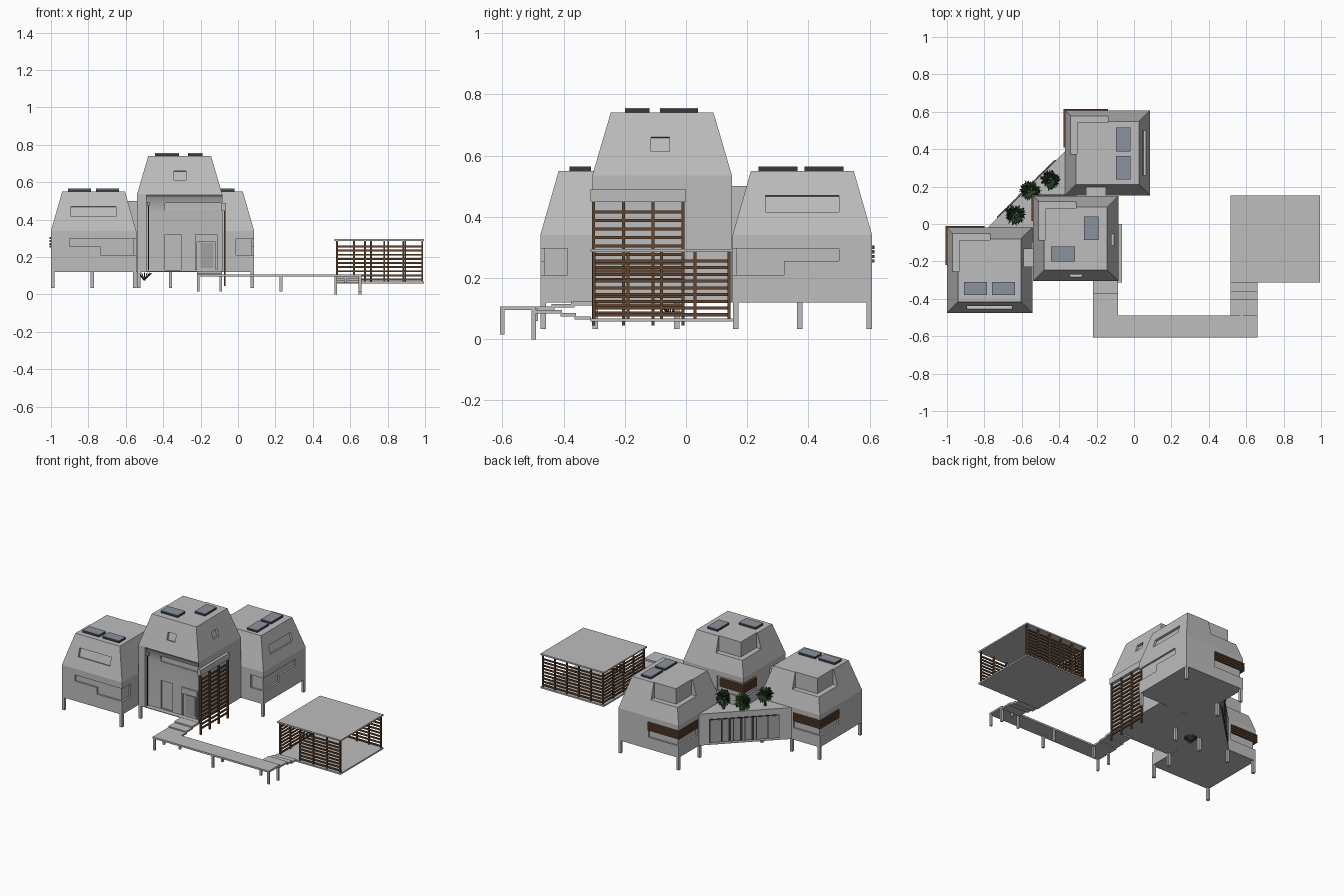
import bpy, bmesh, math, random
from mathutils import Vector, Matrix

random.seed(4)
if "Cube" in bpy.data.objects:
    bpy.data.objects.remove(bpy.data.objects["Cube"])


def material(name, *rgb):
    m = bpy.data.materials.new(name)
    m.use_nodes = True
    m.diffuse_color = (*rgb, 1)
    m.node_tree.nodes["Principled BSDF"].inputs["Base Color"].default_value = (*rgb, 1)
    return m


GREY = material("pale grey", .51, .51, .51)
SHADE = material("mid grey", .36, .36, .36)
GLASS = material("blue grey glass", .26, .29, .34)
DARK = material("charcoal", .04, .04, .045)
WOOD = material("brown timber", .12, .06, .03)
LEAF = material("dark green", .018, .05, .02)
LEAF2 = material("green", .035, .085, .035)


def finish(name, bm, *mats):
    bmesh.ops.recalc_face_normals(bm, faces=bm.faces)
    me = bpy.data.meshes.new(name)
    bm.to_mesh(me)
    bm.free()
    ob = bpy.data.objects.new(name, me)
    bpy.context.collection.objects.link(ob)
    for m in mats:
        me.materials.append(m)
    return ob


def boxes(name, spans, mat):
    """One object from several boxes, each given as x0, x1, y0, y1, z0, z1."""
    bm = bmesh.new()
    for x0, x1, y0, y1, z0, z1 in spans:
        mid = Vector((x0 + x1, y0 + y1, z0 + z1)) / 2
        bmesh.ops.create_cube(bm, size=1, matrix=Matrix.Translation(mid) @
                              Matrix.Diagonal((x1 - x0, y1 - y0, z1 - z0, 1)))
    return finish(name, bm, mat)


def tilted(name, centre, size, axis, mat):
    """Box leaning back with a roof slope."""
    bm = bmesh.new()
    bmesh.ops.create_cube(bm, size=1, matrix=Matrix.Translation(centre) @
                          Matrix.Rotation(-math.atan(.06 / .21), 4, axis) @ Matrix.Diagonal((*size, 1)))
    return finish(name, bm, mat)


def prism(name, points, lo, hi, mat, along_x=False):
    bm = bmesh.new()
    place = (lambda p, h: (h, *p)) if along_x else (lambda p, h: (*p, h))
    f = bm.faces.new([bm.verts.new(place(p, lo)) for p in points])
    ext = bmesh.ops.extrude_face_region(bm, geom=[f])["geom"]
    move = (hi - lo, 0, 0) if along_x else (0, 0, hi - lo)
    bmesh.ops.translate(bm, vec=move, verts=[v for v in ext if isinstance(v, bmesh.types.BMVert)])
    return finish(name, bm, mat)


def cut(ob, *cutters):
    for c in cutters:
        c.hide_render = True
        mod = ob.modifiers.new("cut", "BOOLEAN")
        mod.operation, mod.solver, mod.object = "DIFFERENCE", "EXACT", c
        bpy.context.view_layer.objects.active = ob
        bpy.ops.object.modifier_apply(modifier=mod.name)
        bpy.data.objects.remove(c)


FLOOR, W = .12, .456


def pod(name, x, y, knee, top):
    """Square house block with tapered upper walls and a notched back corner window."""
    bm = bmesh.new()
    rings = []
    for z, i in ((FLOOR, 0), (knee, 0), (top, .06)):
        rings.append([bm.verts.new(p) for p in ((x + i, y + i, z), (x + W - i, y + i, z),
                                                (x + W - i, y + W - i, z), (x + i, y + W - i, z))])
    bm.faces.new(rings[0])
    bm.faces.new(rings[2])
    for a, b in zip(rings, rings[1:]):
        for k in range(4):
            bm.faces.new((a[k], a[k - 1], b[k - 1], b[k]))
    ob = finish(name, bm, GREY)
    mid, back = (knee + top) / 2, y + W
    cut(ob, boxes("c", [(x - .05, x + .066, back - .235, back - .027, mid, top + .05)], GREY),
        boxes("c", [(x - .05, x + .23, back - .066, back + .05, mid, top + .05)], GREY))
    return ob


west = pod("west_pod", -1, -.476, .34, .55)
centre = pod("centre_pod", -.54, -.306, .535, .74)
north = pod("north_pod", -.37, .152, .34, .55)

# Stepped corner windows and sloped upper windows, sunk into the walls
D = .012
cut(west, boxes("c", [(-.9, -.5, -.5, -.476 + D, .255, .297)], GREY),
    boxes("c", [(-.735, -.5, -.5, -.476 + D, .21, .26)], GREY),
    boxes("c", [(-.544 - D, -.5, -.5, -.387, .21, .297)], GREY),
    boxes("c", [(-1.05, -1 + D, -.22, .03, .2, .3)], GREY),
    boxes("c", [(-1.05, -.8, -.02 - D, .03, .2, .3)], GREY),
    tilted("c", (-.772, -.446, .443), (.24, .03, .057), "X", GREY))
cut(north, boxes("c", [(.086 - D, .12, .12, .5, .255, .297)], GREY),
    boxes("c", [(.086 - D, .12, .12, .32, .21, .26)], GREY),
    boxes("c", [(-.01, .12, .12, .152 + D, .21, .297)], GREY),
    boxes("c", [(-.42, -.37 + D, .41, .65, .2, .3)], GREY),
    boxes("c", [(-.42, -.14, .608 - D, .65, .2, .3)], GREY),
    tilted("c", (.057, .38, .443), (.03, .24, .057), "Y", GREY))

# Porch hollow with a coved head, and two small upper windows
cove = [(-.35, .125), (-.275, .125), (-.275, .44), (-.278, .47), (-.286, .5),
        (-.296, .52), (-.307, .532), (-.35, .532)]
cut(centre, prism("c", cove, -.49, -.085, GREY, True),
    tilted("c", (-.31, -.276, .637), (.062, .03, .05), "X", GREY),
    tilted("c", (-.114, -.084, .637), (.03, .06, .05), "Y", GREY),
    boxes("c", [(-.6, -.54 + D, .016, .2, .4, .5)], GREY),
    boxes("c", [(-.6, -.34, .15 - D, .2, .4, .5)], GREY),
    boxes("c", [(-.39, -.305, -.3, -.265, .13, .32)], GREY),
    boxes("c", [(-.39, -.09, -.3, -.268, .45, .49)], GREY))
for ob in (west, centre, north):
    bpy.ops.object.select_all(action="DESELECT")
    ob.select_set(True)
    bpy.context.view_layer.objects.active = ob
    bpy.ops.object.shade_smooth_by_angle(angle=math.radians(13))

# Porch door, lamp and downpipe
boxes("porch_door_frame", [(-.23, -.22, -.285, -.27, .13, .32), (-.12, -.11, -.285, -.27, .13, .32),
                           (-.22, -.12, -.285, -.27, .28, .32)], GREY)
boxes("porch_door_glass", [(-.2, -.13, -.281, -.274, .14, .275)], SHADE)
boxes("downpipe", [(-.482, -.476, -.297, -.291, .13, .49)], DARK)
boxes("porch_lamp", [(-.487, -.471, -.302, -.286, .475, .495)], SHADE)

# Roof lights
lights = [(-.91, -.785, -.38, -.31, .55), (-.76, -.635, -.38, -.31, .55),
          (-.096, -.02, .237, .364, .55), (-.096, -.02, .387, .515, .55),
          (-.267, -.19, -.085, .04, .74), (-.444, -.316, -.2, -.12, .74)]
boxes("roof_light_frames", [(*r[:4], r[4] - .005, r[4] + .012) for r in lights], DARK)
boxes("roof_light_panes", [(*r[:4], r[4] + .012, r[4] + .015) for r in lights], GLASS)

# Links between the pods, and the corner room with its planted roof
boxes("pod_links", [(-.66, -.5, -.23, -.13, FLOOR, .5), (-.257, -.15, .1, .25, FLOOR, .5)], GREY)
P, Q = Vector((-.785, -.022, 0)), Vector((-.368, .39, 0))
prism("corner_room", [P.xy, Q.xy, (-.3, .16), (-.5, -.1), (-.6, -.1)], FLOOR, .335, GREY)
along = (Q - P).normalized()
out = Vector((-along.y, along.x, 0))


def wall_panels(name, spans, z0, z1, thick, mat):
    bm = bmesh.new()
    turn = Matrix.Rotation(math.atan2(along.y, along.x), 4, "Z")
    for a, b in spans:
        mid = P + along * ((a + b) / 2) + out * (thick / 2) + Vector((0, 0, (z0 + z1) / 2))
        bmesh.ops.create_cube(bm, size=1, matrix=Matrix.Translation(mid) @ turn @
                              Matrix.Diagonal((b - a, thick, z1 - z0, 1)))
    return finish(name, bm, mat)


bays = [.08 + .073 * i for i in range(6)]
wall_panels("garden_wall_frames", [(b - .004, b + .071) for b in bays], .135, .295, .004, DARK)
wall_panels("garden_wall_panes", [(b, b + .066) for b in bays], .14, .29, .007, SHADE)
wall_panels("garden_door_gaps", [(b + .012, b + .028) for b in bays[2:5]], .14, .29, .009, DARK)

# Slatted sun screens wrapped round the back corner windows
for name, x, y, nx, wy, z in (("west_sun_screen", -1, -.02, .2, .2, .25),
                              ("north_sun_screen", -.37, .608, .23, .2, .25),
                              ("centre_sun_screen", -.54, .15, .175, .135, .435)):
    rows = [z + .015 * i for i in range(4)]
    boxes(name, [(x - .008, x + nx, y - .004, y + .008, r, r + .011) for r in rows] +
          [(x - .008, x + .004, y - wy, y + .008, r, r + .011) for r in rows], WOOD)


def slat_wall(name, start, end, z0, z1, pitch, posts, foot):
    """Horizontal slats along x or y, held by slim posts."""
    (x0, y0), (x1, y1) = start, end
    t = .004
    spans = [(x0 - t, x1 + t, y0 - t, y1 + t, z0 + pitch * i, z0 + pitch * i + .01)
             for i in range(int((z1 - z0) / pitch))]
    for i in range(posts):
        k = i / (posts - 1)
        x, y = x0 + (x1 - x0) * k, y0 + (y1 - y0) * k
        spans.append((x - .005, x + .005, y - .005, y + .005, foot, z1))
    return boxes(name, spans, WOOD)


slat_wall("porch_slat_screen", (-.071, -.302), (-.071, -.01), .08, .45, .0275, 4, .045)
boxes("screen_head_beam", [(-.09, -.064, -.312, 0, .45, .49)], GREY)

# Open pavilion
boxes("pavilion_floor_and_roof", [(.515, .995, -.312, .152, .058, .068),
                                  (.515, .995, -.312, .152, .285, .295)], GREY)
slat_wall("pavilion_north_slats", (.53, .14), (.985, .14), .075, .285, .022, 6, .06)
slat_wall("pavilion_west_slats", (.53, -.3), (.53, .14), .075, .285, .022, 5, .06)
slat_wall("pavilion_south_slats", (.68, -.3), (.985, -.3), .075, .285, .022, 4, .06)

# Walkway, its two flights and posts
boxes("walkway", [(-.22, .66, -.608, -.49, .095, .107), (-.22, -.085, -.49, -.43, .095, .107),
                  (-.22, -.085, -.44, -.365, .103, .115), (-.22, -.085, -.375, -.29, .111, .124),
                  (.515, .66, -.49, -.405, .084, .095), (.515, .66, -.41, -.36, .074, .085),
                  (.515, .66, -.365, -.31, .064, .075)], GREY)
boxes("walkway_posts", [(x - .007, x + .007, y - .007, y + .007, z, .1) for x, y, z in (
    (-.212, -.6, .015), (-.092, -.497, .015), (.23, -.6, .015), (.23, -.497, .015),
    (.652, -.6, .015), (.522, -.497, 0), (.652, -.497, 0), (-.212, -.497, .015), (.575, -.49, .06))], GREY)

# Stilts under the house
boxes("stilts", [(x - .009, x + .009, y - .009, y + .009, .033, .13) for x, y in (
    (-.99, -.467), (-.553, -.467), (-.99, -.03), (-.78, -.03), (-.553, -.03), (-.361, .598),
    (.076, .598), (.076, .162), (-.361, .372), (-.53, -.296), (-.361, -.03))], GREY)

# Ribbed bowl under the floor
bm = bmesh.new()
for i in range(16):
    turn = Matrix.Translation((-.5, -.05, .095)) @ Matrix.Rotation(i * math.tau / 16, 4, "Z")
    lean = Matrix.Rotation(-.8, 4, "Y")
    bmesh.ops.create_cube(bm, size=1, matrix=turn @ Matrix.Translation((.02, 0, 0)) @ lean @
                          Matrix.Diagonal((.055, .003, .004, 1)))
finish("underfloor_bowl", bm, DARK)

# Roof garden shrubs: balls of pointed leaves
for n, (x, y) in enumerate(((-.45, .235), (-.555, .18), (-.635, .05))):
    bm = bmesh.new()
    heart = Vector((x, y, .41 - .02 * (n == 1)))
    for i in range(170):
        d = Vector([random.gauss(0, 1) for _ in range(3)]).normalized()
        side = d.orthogonal().normalized() * .009
        tip = heart + d * random.uniform(.045, .064)
        base = heart + d * .012
        mid = (base + tip) / 2
        f = bm.faces.new([bm.verts.new(p) for p in (base, mid + side, tip, mid - side)])
        f.material_index = i % 3 == 0
    finish("roof_shrub_%d" % (n + 1), bm, LEAF, LEAF2)
    boxes("shrub_stem_%d" % (n + 1), [(x - .006, x + .006, y - .006, y + .006, .33, .4)], WOOD)
